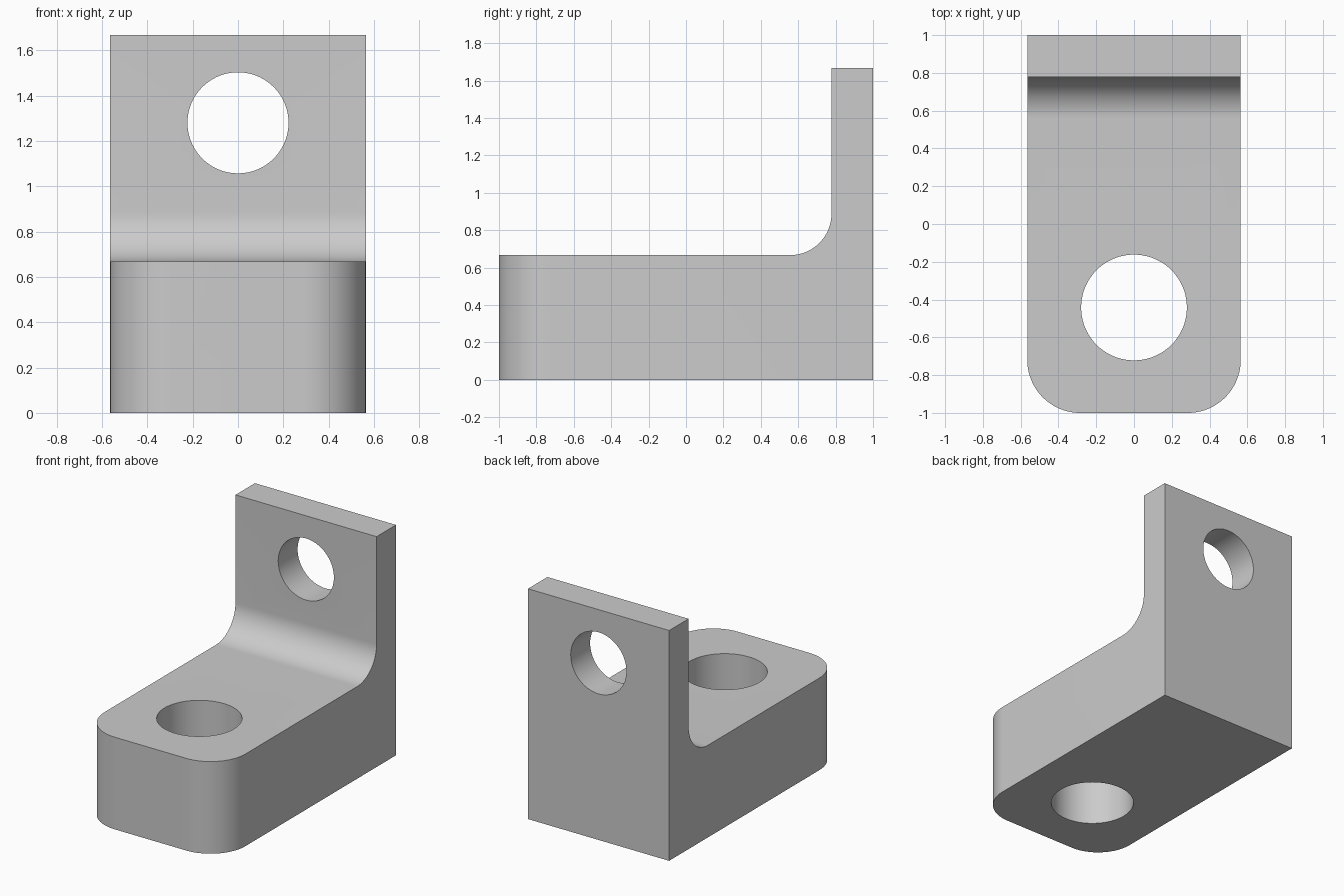
import bpy, bmesh, math
from mathutils import Vector

if "Cube" in bpy.data.objects:
    bpy.data.objects.remove(bpy.data.objects["Cube"])

W = 0.565      # half width
BASE = 0.667   # base height
TOP = 1.667    # full height
WALL = 0.778   # front face of the upright plate
FIL = 0.222    # inner fillet radius
COR = 0.28     # front corner radius


def arc(cx, cy, r, a0, a1, n):
    """Points on an arc, angles in degrees."""
    return [(cx + r * math.cos(math.radians(a0 + (a1 - a0) * i / n)),
             cy + r * math.sin(math.radians(a0 + (a1 - a0) * i / n)))
            for i in range(n + 1)]


def prism(name, points, place, direction):
    """Extrude a closed 2D outline along a direction."""
    bm = bmesh.new()
    face = bm.faces.new([bm.verts.new(place(a, b)) for a, b in points])
    ext = bmesh.ops.extrude_face_region(bm, geom=[face])
    moved = [g for g in ext["geom"] if isinstance(g, bmesh.types.BMVert)]
    bmesh.ops.translate(bm, vec=Vector(direction), verts=moved)
    bmesh.ops.recalc_face_normals(bm, faces=bm.faces)
    mesh = bpy.data.meshes.new(name)
    bm.to_mesh(mesh)
    bm.free()
    obj = bpy.data.objects.new(name, mesh)
    bpy.context.collection.objects.link(obj)
    return obj


def combine(target, tool, operation):
    """Apply a boolean and discard the tool."""
    tool.hide_render = True
    mod = target.modifiers.new("cut", "BOOLEAN")
    mod.operation, mod.solver, mod.object = operation, "EXACT", tool
    bpy.context.view_layer.objects.active = target
    bpy.ops.object.modifier_apply(modifier=mod.name)
    bpy.data.objects.remove(tool, do_unlink=True)


# Side profile: thick base, filleted into a thin upright plate
side = [(-1, 0), (1, 0), (1, TOP), (WALL, TOP)]
side += arc(WALL - FIL, BASE + FIL, FIL, 0, -90, 20) + [(-1, BASE)]
bracket = prism("angle_bracket", side, lambda y, z: (-W, y, z), (2 * W, 0, 0))

# Rounded front corners, cut by a plan outline that overshoots the other sides
plan = [(W + 0.1, 1.1), (-W - 0.1, 1.1), (-W - 0.1, COR - 1), (-W, COR - 1)]
plan += arc(COR - W, COR - 1, COR, 180, 270, 20)[1:]
plan += arc(W - COR, COR - 1, COR, 270, 360, 20) + [(W + 0.1, COR - 1)]
combine(bracket, prism("corner_cutter", plan, lambda x, y: (x, y, -0.1),
                       (0, 0, 2)), "INTERSECT")

# Vertical hole through the base, horizontal hole through the plate
base_hole = arc(0, -0.442, 0.28, 0, 360, 72)[:-1]
combine(bracket, prism("base_hole_cutter", base_hole,
                       lambda x, y: (x, y, -0.1), (0, 0, 1)), "DIFFERENCE")
plate_hole = arc(0, 1.28, 0.223, 0, 360, 72)[:-1]
combine(bracket, prism("plate_hole_cutter", plate_hole,
                       lambda x, z: (x, 0.6, z), (0, 0.6, 0)), "DIFFERENCE")

# Plain grey finish
grey = bpy.data.materials.new("plain_grey")
grey.diffuse_color = (0.6, 0.6, 0.6, 1)
grey.use_nodes = True
grey.node_tree.nodes["Principled BSDF"].inputs["Base Color"].default_value = grey.diffuse_color
bracket.data.materials.clear()
bracket.data.materials.append(grey)
for p in bracket.data.polygons:
    p.material_index = 0

# Smooth curved walls, sharp edges elsewhere
bpy.ops.object.select_all(action="DESELECT")
bracket.select_set(True)
bpy.context.view_layer.objects.active = bracket
bpy.ops.object.shade_smooth_by_angle(angle=math.radians(30))
